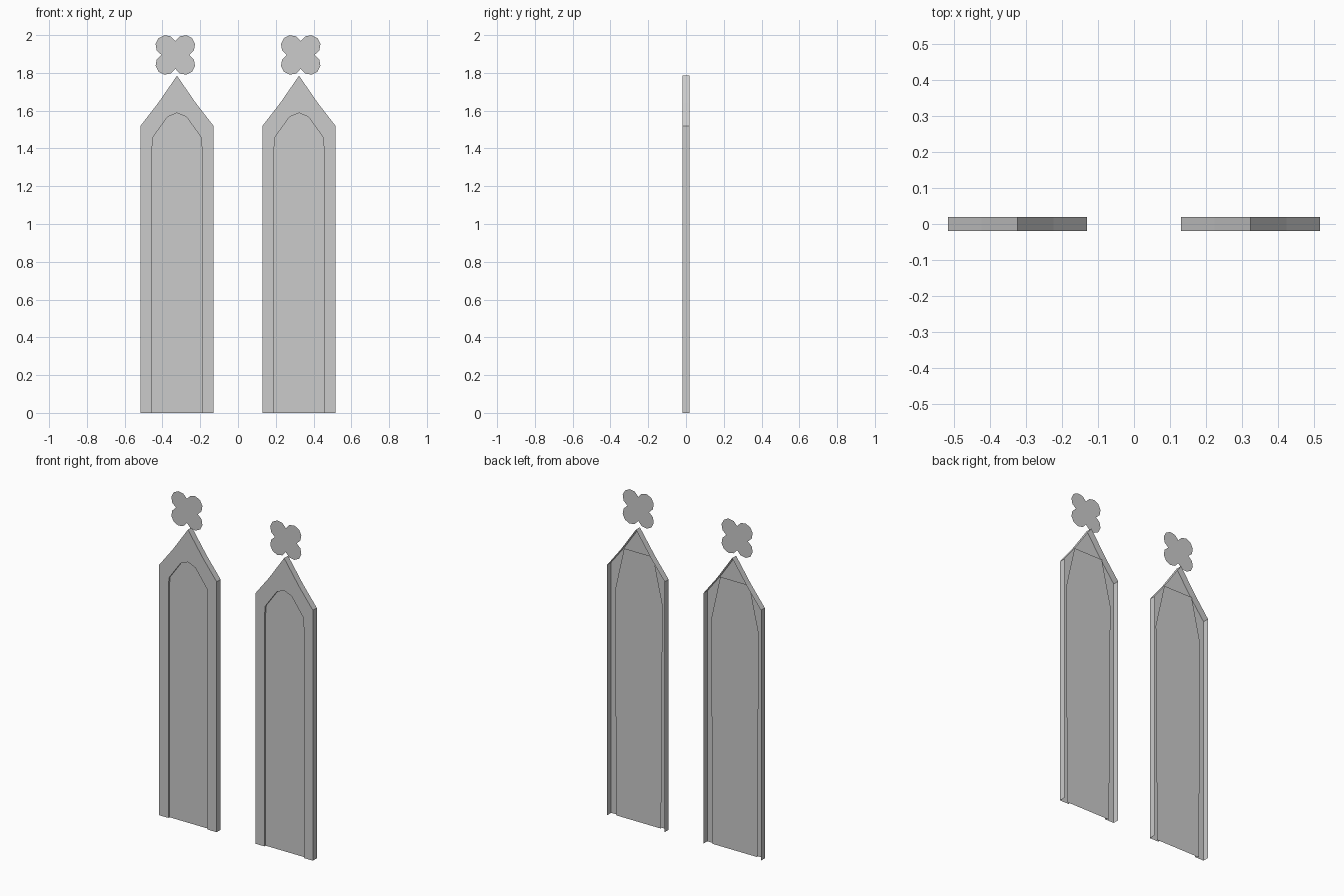
import bpy, bmesh, math

if "Cube" in bpy.data.objects:
    bpy.data.objects.remove(bpy.data.objects["Cube"])

CX = 0.323          # centre of one arched panel
FRONT, BACK, RECESS = -0.019, 0.019, -0.008


def full(half):
    """Mirror a half profile (bottom to apex) into a whole open profile."""
    return [(-x, z) for x, z in half] + [(x, z) for x, z in reversed(half) if x > 0]


def finish(bm, name):
    bmesh.ops.recalc_face_normals(bm, faces=bm.faces)
    mesh = bpy.data.meshes.new(name)
    bm.to_mesh(mesh)
    bm.free()
    obj = bpy.data.objects.new(name, mesh)
    bpy.context.collection.objects.link(obj)
    obj.modifiers.new("Mirror", 'MIRROR')   # second copy across x = 0
    return obj


def strips(name, rows):
    """Join consecutive open profiles, each given as (points, y)."""
    bm = bmesh.new()
    loops = [[bm.verts.new((CX + x, y, z)) for x, z in pts] for pts, y in rows]
    for a, b in zip(loops, loops[1:]):
        for i in range(len(a) - 1):
            bm.faces.new((a[i], a[i + 1], b[i + 1], b[i]))
    return finish(bm, name)


def sheet(name, pts, cx, y):
    bm = bmesh.new()
    bm.faces.new([bm.verts.new((cx + x, y, z)) for x, z in pts])
    return finish(bm, name)


# Arched frame: outer side wall, front face, inner rim; open at back and bottom
outer = full([(0.193, 0), (0.193, 1.36), (0.193, 1.52), (0.10, 1.64), (0, 1.785)])
inner = full([(0.132, 0), (0.132, 1.40), (0.127, 1.46), (0.05, 1.567), (0, 1.588)])
strips("arched_frame", [(outer, BACK), (outer, FRONT), (inner, FRONT), (inner, RECESS)])

# Recessed infill panel behind the opening
sheet("infill_panel", full([(0.15, 0), (0.16, 1.36), (0.098, 1.635)]), CX, RECESS)

# Flat four-lobed finial
c, r, steps = 0.05, 0.055, 6
notch = math.sqrt(r * r - c * c)
start = math.atan2(-c, notch)
span = math.pi / 2 - 2 * start
outline = []
for k in range(4):
    turn = k * math.pi / 2
    for i in range(steps):
        a = start + span * i / steps
        u, v = c + r * math.cos(a), c + r * math.sin(a)
        outline.append((u * math.cos(turn) - v * math.sin(turn),
                        1.895 + u * math.sin(turn) + v * math.cos(turn)))
sheet("quatrefoil_finial", outline, 0.332, -0.016)
